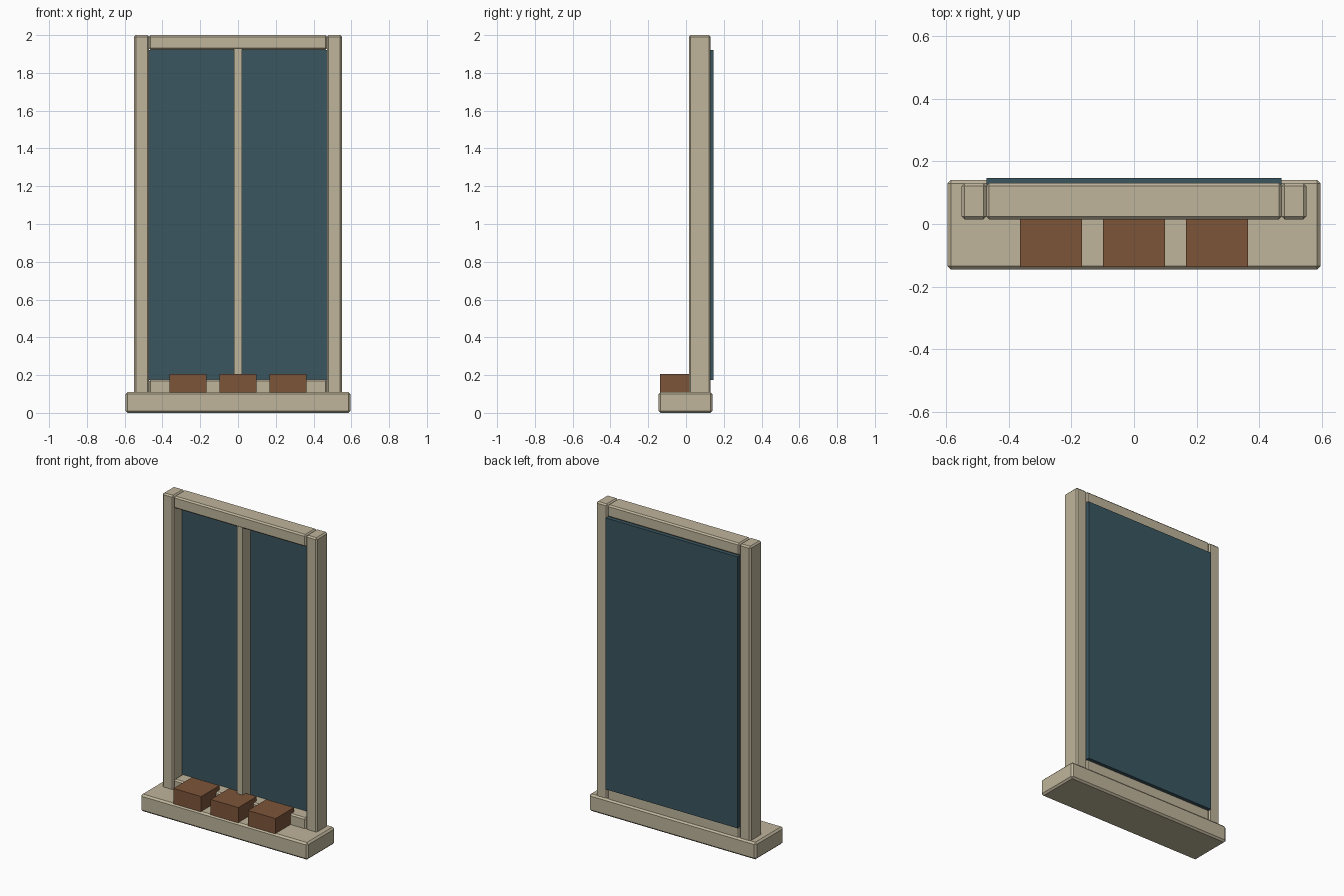
import bpy
import bmesh

if "Cube" in bpy.data.objects:
    bpy.data.objects.remove(bpy.data.objects["Cube"])


def material(name, color):
    m = bpy.data.materials.new(name)
    m.diffuse_color = (*color, 1)
    m.use_nodes = True
    m.node_tree.nodes["Principled BSDF"].inputs["Base Color"].default_value = m.diffuse_color
    return m


STONE = material("beige stone", (0.52, 0.46, 0.33))
GLASS = material("dark blue glass", (0.042, 0.094, 0.118))
BRICK = material("brown clay", (0.205, 0.09, 0.042))


def box(name, x, y, z, mat, bevel=0.0):
    """Box from (min, max) ranges, with optional chamfered edges."""
    bm = bmesh.new()
    bmesh.ops.create_cube(bm, size=1)
    ranges = (x, y, z)
    for v in bm.verts:
        for i, (lo, hi) in enumerate(ranges):
            v.co[i] = hi if v.co[i] > 0 else lo
    mesh = bpy.data.meshes.new(name)
    bm.to_mesh(mesh)
    bm.free()
    mesh.materials.append(mat)
    obj = bpy.data.objects.new(name, mesh)
    bpy.context.collection.objects.link(obj)
    if bevel:
        mod = obj.modifiers.new("chamfer", 'BEVEL')
        mod.width = bevel
        mod.segments = 1
    return obj


FRAME_Y = (0.015, 0.13)
CHAMFER = 0.009

# Sill
box("sill", (-0.595, 0.595), (-0.145, 0.14), (0, 0.11), STONE, 0.011)

# Upright posts
box("left_post", (-0.55, -0.471), FRAME_Y, (0.1, 2), STONE, CHAMFER)
box("right_post", (0.471, 0.55), FRAME_Y, (0.1, 2), STONE, CHAMFER)

# Horizontal rails
box("top_rail", (-0.471, 0.471), FRAME_Y, (1.922, 2), STONE, CHAMFER)
box("bottom_rail", (-0.471, 0.471), FRAME_Y, (0.1, 0.178), STONE, CHAMFER)

# Centre bar and pane
box("centre_bar", (-0.02, 0.02), (0.018, 0.11), (0.17, 1.93), STONE)
box("glass_pane", (-0.47, 0.47), (0.1, 0.146), (0.175, 1.922), GLASS)

# Three blocks standing on the sill
for i in (-1, 0, 1):
    cx = i * 0.265
    box(f"sill_block_{i + 2}", (cx - 0.0985, cx + 0.0985), (-0.137, 0.05),
        (0.105, 0.206), BRICK)
